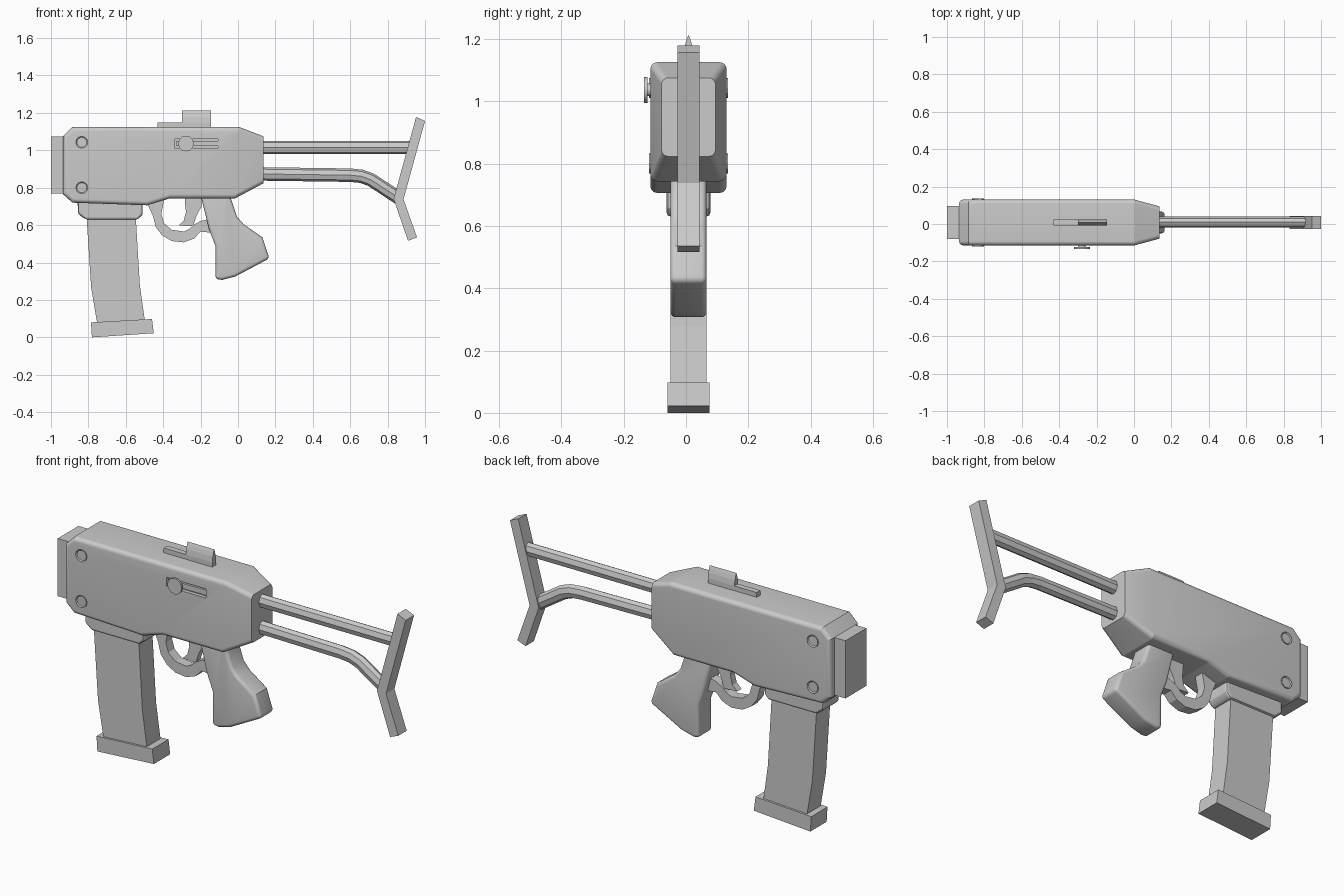
import bpy, bmesh, math
from mathutils import Matrix, Vector

if "Cube" in bpy.data.objects:
    bpy.data.objects.remove(bpy.data.objects["Cube"])

CY = 0.008  # centre plane of the model


def finish(name, bm, bevel=0, segs=3, limit=30, smooth=None):
    bmesh.ops.recalc_face_normals(bm, faces=bm.faces)
    me = bpy.data.meshes.new(name)
    bm.to_mesh(me)
    bm.free()
    ob = bpy.data.objects.new(name, me)
    bpy.context.collection.objects.link(ob)
    if bevel:
        m = ob.modifiers.new("bevel", 'BEVEL')
        m.width, m.segments = bevel, segs
        m.limit_method, m.angle_limit = 'ANGLE', math.radians(limit)
    if smooth:
        bpy.ops.object.select_all(action='DESELECT')
        ob.select_set(True)
        bpy.context.view_layer.objects.active = ob
        for m in list(ob.modifiers):
            bpy.ops.object.modifier_apply(modifier=m.name)
        bpy.ops.object.shade_smooth_by_angle(angle=math.radians(smooth))
    return ob


def prism(pts, half):
    """Extrude an (x, z) outline symmetrically about the centre plane."""
    bm = bmesh.new()
    a = [bm.verts.new((x, CY - half, z)) for x, z in pts]
    b = [bm.verts.new((x, CY + half, z)) for x, z in pts]
    bm.faces.new(a)
    bm.faces.new(b[::-1])
    n = len(pts)
    for i in range(n):
        bm.faces.new((a[i], b[i], b[(i + 1) % n], a[(i + 1) % n]))
    return bm, a, b


def box(x0, x1, y0, y1, z0, z1):
    bm = bmesh.new()
    c = Vector(((x0 + x1) / 2, (y0 + y1) / 2, (z0 + z1) / 2))
    bmesh.ops.create_cube(bm, size=1, matrix=Matrix.Translation(c) @ Matrix.Diagonal((x1 - x0, y1 - y0, z1 - z0, 1)))
    return bm


def disc(bm, x, z, y0, y1, r, n):
    mat = Matrix.Translation((x, (y0 + y1) / 2, z)) @ Matrix.Rotation(math.pi / 2, 4, 'X')
    bmesh.ops.create_cone(bm, cap_ends=True, segments=n, radius1=r, radius2=r, depth=abs(y1 - y0), matrix=mat)


def rod(name, pts):
    cu = bpy.data.curves.new(name, 'CURVE')
    cu.dimensions, cu.bevel_depth, cu.bevel_resolution, cu.use_fill_caps = '3D', 0.036, 2, True
    s = cu.splines.new('POLY')
    s.points.add(len(pts) - 1)
    for p, (x, z) in zip(s.points, pts):
        p.co = (x, 0, z, 1)
    s.use_smooth = False
    ob = bpy.data.objects.new(name, cu)
    ob.location.y, ob.scale.y = CY + 0.002, 0.8
    bpy.context.collection.objects.link(ob)


# receiver: chamfered profile, rear end tapered in width, rounded long edges
bm, a, b = prism([(-0.935, 1.075), (-0.885, 1.125), (0.005, 1.125), (0.135, 1.075), (0.135, 0.823),
                  (-0.015, 0.743), (-0.365, 0.743), (-0.485, 0.706), (-0.885, 0.72), (-0.935, 0.765)], 0.122)
for side in (a, b):
    bmesh.ops.connect_verts(bm, verts=[side[2], side[5]])
    for i in (3, 4):
        side[i].co.y = CY + (side[i].co.y - CY) * 0.71
receiver = finish("receiver", bm, 0.022, 8, 79, 14.5)

# slot for the charging handle
cutter = finish("slot_cutter", box(-0.34, -0.107, -0.2, -0.095, 1.012, 1.06))
cutter.hide_render = True
cutter.hide_viewport = False
m = receiver.modifiers.new("slot", 'BOOLEAN')
m.object, m.operation, m.solver = cutter, 'DIFFERENCE', 'EXACT'
bpy.context.view_layer.objects.active = receiver
bpy.ops.object.modifier_apply(modifier="slot")
bpy.data.objects.remove(cutter)
finish("slot_bar", box(-0.33, -0.107, -0.108, -0.09, 1.022, 1.05))

# charging handle knob
bm = bmesh.new()
disc(bm, -0.278, 1.036, -0.09, -0.125, 0.02, 12)
disc(bm, -0.278, 1.036, -0.124, -0.134, 0.042, 12)
finish("charging_knob", bm, smooth=35)

# muzzle block
finish("muzzle_block", box(-1.0, -0.93, CY - 0.087, CY + 0.087, 0.77, 1.075))

# bolts with hexagonal sockets, on both sides
for side in (-1, 1):
    for z in (1.043, 0.80):
        bm = bmesh.new()
        y1 = CY + side * 0.127
        disc(bm, -0.835, z, CY + side * 0.1, y1, 0.032, 12)
        cap = [f for f in bm.faces if abs(f.calc_center_median().y - y1) < 1e-4]
        bmesh.ops.inset_region(bm, faces=cap, thickness=0.014)
        bmesh.ops.translate(bm, verts=cap[0].verts[:], vec=(0, -side * 0.014, 0))
        finish("bolt", bm)

# sight rail and fin
finish("sight_rail", box(-0.43, -0.145, CY - 0.015, CY + 0.015, 1.11, 1.15))
bm = bmesh.new()
half = [(0.016, 1.11), (0.016, 1.15), (0.012, 1.178), (0.006, 1.198)]
outline = half + [(0, 1.213)] + [(-y, z) for y, z in half[::-1]]
face = bm.faces.new([bm.verts.new((-0.30, CY + y, z)) for y, z in outline])
ext = bmesh.ops.extrude_face_region(bm, geom=[face])
bmesh.ops.translate(bm, verts=[v for v in ext["geom"] if isinstance(v, bmesh.types.BMVert)], vec=(0.155, 0, 0))
finish("sight_fin", bm)

# magazine: collar, curved body and base plate
finish("magazine_collar", prism([(-0.858, 0.73), (-0.855, 0.66), (-0.815, 0.63), (-0.535, 0.63),
                                 (-0.51, 0.655), (-0.51, 0.73)], 0.07)[0], 0.012, 2)
finish("magazine", prism([(-0.81, 0.65), (-0.785, 0.265), (-0.752, 0.07), (-0.497, 0.08),
                          (-0.525, 0.28), (-0.547, 0.65)], 0.057)[0])
finish("magazine_base", prism([(-0.786, 0.08), (-0.46, 0.098), (-0.45, 0.022), (-0.781, 0.0)], 0.068)[0])

# trigger guard and trigger
outer = [(-0.485, 0.715), (-0.455, 0.65), (-0.44, 0.59), (-0.405, 0.545), (-0.355, 0.515), (-0.29, 0.508),
         (-0.235, 0.528), (-0.20, 0.565), (-0.145, 0.56)]
inner = [(-0.165, 0.63), (-0.20, 0.622), (-0.24, 0.60), (-0.26, 0.58), (-0.29, 0.566), (-0.355, 0.575),
         (-0.395, 0.61), (-0.41, 0.66), (-0.40, 0.71), (-0.39, 0.76)]
finish("trigger_guard", prism(outer + inner, 0.026)[0])
finish("trigger", prism([(-0.285, 0.76), (-0.283, 0.71), (-0.278, 0.67), (-0.29, 0.625), (-0.318, 0.598),
                         (-0.24, 0.594), (-0.222, 0.65), (-0.195, 0.70), (-0.195, 0.76)], 0.018)[0])

# pistol grip
finish("grip", prism([(-0.203, 0.77), (-0.155, 0.578), (-0.12, 0.487), (-0.12, 0.312), (-0.085, 0.307),
                      (-0.015, 0.325), (0.168, 0.422), (0.13, 0.535), (0.03, 0.605), (-0.005, 0.645),
                      (-0.04, 0.75), (-0.04, 0.77)], 0.058)[0], 0.022, 4, 70, 35)

# folding stock: two rods and a butt plate
rod("upper_stock_rod", [(0.10, 1.015), (0.92, 1.015)])
rod("lower_stock_rod", [(0.10, 0.874), (0.60, 0.867), (0.66, 0.861), (0.71, 0.843), (0.86, 0.745)])
finish("butt_plate", prism([(0.952, 1.178), (1.0, 1.157), (0.885, 0.738), (0.957, 0.535),
                            (0.909, 0.516), (0.832, 0.74)], 0.035)[0])
